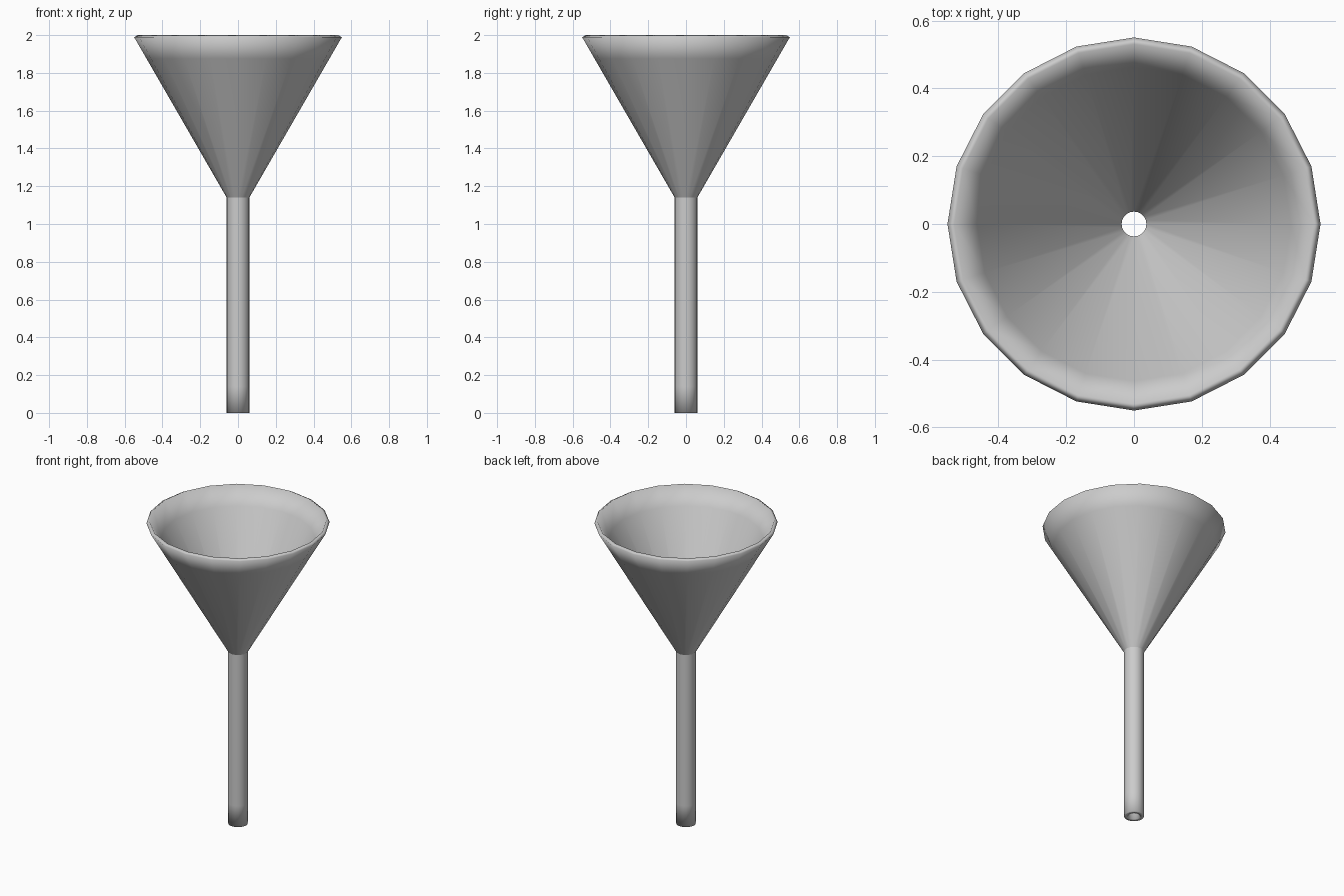
import bpy, bmesh
from math import cos, sin, pi

if "Cube" in bpy.data.objects:
    bpy.data.objects.remove(bpy.data.objects["Cube"])

SIDES = 20

# Closed wall section (radius, height): outside going up, then inside going down
profile = [
    (0.060, 0.00), (0.060, 0.14), (0.060, 1.14),        # outer stem
    (0.484, 1.875), (0.550, 1.989),                     # outer cone
    (0.530, 2.00), (0.463, 1.885),                      # rim and inner cone
    (0.0365, 1.146), (0.0365, 0.14), (0.0365, 0.00),    # inner stem
]
neck_rings = (2, 7)

bm = bmesh.new()
rings = [[bm.verts.new((r * cos(2 * pi * i / SIDES), r * sin(2 * pi * i / SIDES), z))
          for i in range(SIDES)] for r, z in profile]

# Skin the section around the axis
for k, lower in enumerate(rings):
    upper = rings[(k + 1) % len(rings)]
    for i in range(SIDES):
        j = (i + 1) % SIDES
        bm.faces.new((lower[i], lower[j], upper[j], upper[i])).smooth = True

# Crisp crease where the cone meets the stem
for k in neck_rings:
    for i in range(SIDES):
        bm.edges.get((rings[k][i], rings[k][(i + 1) % SIDES])).smooth = False

bmesh.ops.recalc_face_normals(bm, faces=bm.faces)
mesh = bpy.data.meshes.new("funnel")
bm.to_mesh(mesh)
bm.free()
funnel = bpy.data.objects.new("funnel", mesh)
bpy.context.collection.objects.link(funnel)
